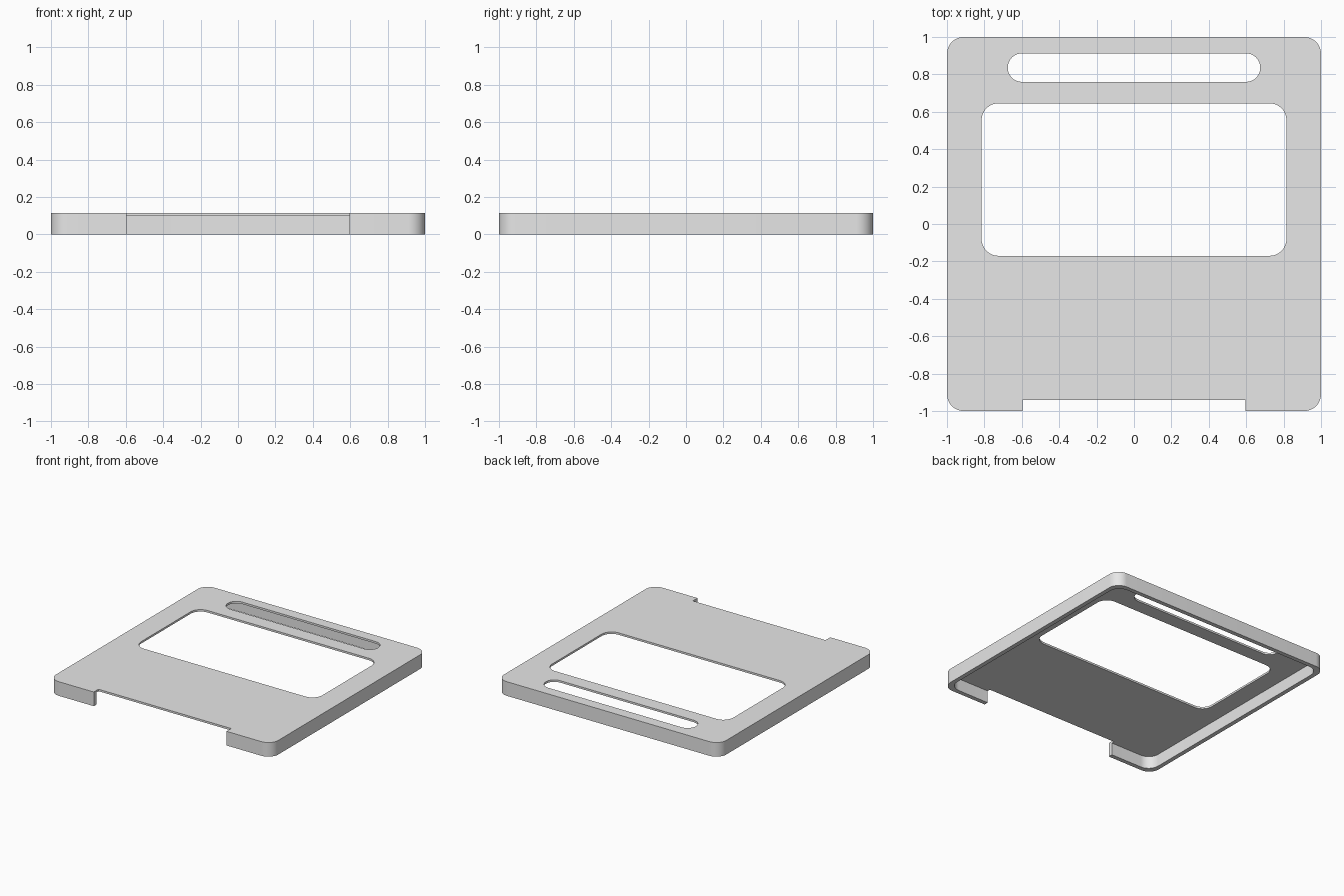
import bpy, bmesh, math

old = bpy.data.objects.get("Cube")
if old:
    bpy.data.objects.remove(old, do_unlink=True)

HEIGHT, SKIN, WALL, RADIUS = 0.115, 0.016, 0.035, 0.09

grey = bpy.data.materials.new("light grey")
grey.use_nodes = True
colour = (0.8, 0.8, 0.8, 1)
grey.diffuse_color = colour
grey.node_tree.nodes["Principled BSDF"].inputs["Base Color"].default_value = colour


def rounded_slab(name, x, y0, y1, z0, z1, radius=0, steps=12):
    """Slab from -x to x, y0 to y1, z0 to z1 with rounded vertical corners."""
    bm = bmesh.new()
    pts = []
    corners = [(1, y1, 1), (-1, y1, 1), (-1, y0, -1), (1, y0, -1)]
    for i, (sx, y, sy) in enumerate(corners):
        cx, cy = sx * (x - radius), y - sy * radius
        for k in range(steps + 1 if radius else 1):
            a = math.pi / 2 * (i + k / steps)
            pts.append((cx + radius * math.cos(a), cy + radius * math.sin(a), z0))
    face = bm.faces.new([bm.verts.new(p) for p in pts])
    top = bmesh.ops.extrude_face_region(bm, geom=[face])["geom"]
    verts = [v for v in top if isinstance(v, bmesh.types.BMVert)]
    bmesh.ops.translate(bm, verts=verts, vec=(0, 0, z1 - z0))
    bmesh.ops.recalc_face_normals(bm, faces=bm.faces)
    mesh = bpy.data.meshes.new(name)
    bm.to_mesh(mesh)
    bm.free()
    mesh.materials.append(grey)
    ob = bpy.data.objects.new(name, mesh)
    bpy.context.collection.objects.link(ob)
    return ob


# Outer body of the shallow cover
cover = rounded_slab("cover_frame", 1, -1, 1, 0, HEIGHT, RADIUS)

# Hollow underside, screen window, handle slot and front notch
inner = 1 - WALL
cutters = [
    rounded_slab("cavity_cutter", inner, -inner, inner, -0.1, HEIGHT - SKIN, RADIUS),
    rounded_slab("window_cutter", 0.815, -0.17, 0.645, -0.2, 0.3, RADIUS),
    rounded_slab("slot_cutter", 0.675, 0.76, 0.912, -0.2, 0.3, 0.0755),
    rounded_slab("notch_cutter", 0.597, -1.2, -0.94, -0.2, 0.3),
]
for cutter in cutters:
    cutter.hide_render = True
    mod = cover.modifiers.new(cutter.name, 'BOOLEAN')
    mod.operation, mod.solver, mod.object = 'DIFFERENCE', 'EXACT', cutter

# Bake the cuts and drop the helpers
bpy.context.view_layer.update()
graph = bpy.context.evaluated_depsgraph_get()
result = bpy.data.meshes.new_from_object(cover.evaluated_get(graph))
cover.modifiers.clear()
cover.data = result
result.name = "cover_frame"
for cutter in cutters:
    bpy.data.objects.remove(cutter, do_unlink=True)

# Smooth the rounded corners, keep the rims crisp
bpy.ops.object.select_all(action='DESELECT')
cover.select_set(True)
bpy.context.view_layer.objects.active = cover
bpy.ops.object.shade_smooth_by_angle(angle=math.radians(30))
